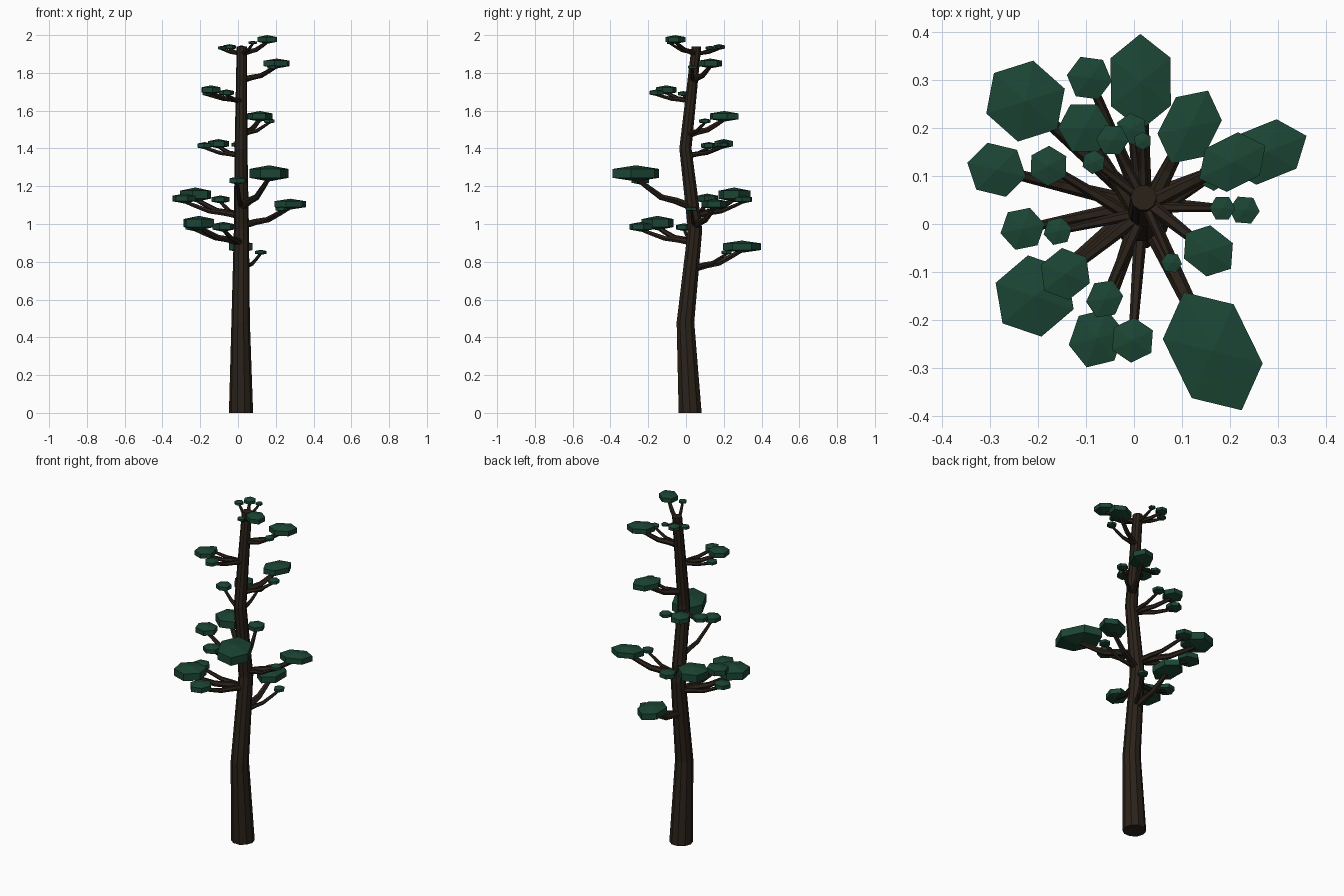
import bpy, bmesh, math
from mathutils import Vector

if "Cube" in bpy.data.objects:
    bpy.data.objects.remove(bpy.data.objects["Cube"])


def material(name, rgb):
    m = bpy.data.materials.new(name)
    m.diffuse_color = (*rgb, 1)
    m.use_nodes = True
    m.node_tree.nodes["Principled BSDF"].inputs["Base Color"].default_value = m.diffuse_color
    return m


BARK = material("bark", (0.024, 0.016, 0.010))
LEAF = material("leaf", (0.011, 0.060, 0.034))


def finish(bm, name, mat):
    bmesh.ops.recalc_face_normals(bm, faces=bm.faces)
    me = bpy.data.meshes.new(name)
    bm.to_mesh(me)
    bm.free()
    me.materials.append(mat)
    ob = bpy.data.objects.new(name, me)
    bpy.context.collection.objects.link(ob)
    return ob


def tube(name, pts, radii, sides, flat=False):
    """Tapered tube through pts; flat keeps all rings horizontal."""
    bm = bmesh.new()
    rings = []
    for i, p in enumerate(pts):
        d = (pts[min(i + 1, len(pts) - 1)] - pts[max(i - 1, 0)]).normalized()
        if flat:
            u, v = Vector((1, 0, 0)), Vector((0, 1, 0))
        else:
            u = d.cross(Vector((0, 0, 1))).normalized()
            v = d.cross(u)
        rings.append([bm.verts.new(p + radii[i] * (
            u * math.cos(math.tau * k / sides) + v * math.sin(math.tau * k / sides)))
            for k in range(sides)])
    for a, b in zip(rings, rings[1:]):
        for k in range(sides):
            n = (k + 1) % sides
            bm.faces.new((a[k], a[n], b[n], b[k]))
    bm.faces.new(rings[0])
    bm.faces.new(rings[-1])
    return finish(bm, name, BARK)


def leaf_pad(name, c, a, b, ang):
    """Six-sided flattened pad, long axis a pointing along ang."""
    bm = bmesh.new()
    h = 0.45 * b
    rings = []
    for z in (-0.55 * h, 0.55 * h):
        ring = []
        for k in range(6):
            t = math.tau * k / 6
            x, y = a * math.cos(t), b * math.sin(t)
            ring.append(bm.verts.new(c + Vector((
                x * math.cos(ang) - y * math.sin(ang),
                x * math.sin(ang) + y * math.cos(ang), z))))
        rings.append(ring)
    low = bm.verts.new(c - Vector((0, 0, h)))
    high = bm.verts.new(c + Vector((0, 0, h)))
    for k in range(6):
        n = (k + 1) % 6
        bm.faces.new((rings[0][k], rings[0][n], rings[1][n], rings[1][k]))
        bm.faces.new((low, rings[0][n], rings[0][k]))
        bm.faces.new((high, rings[1][k], rings[1][n]))
    finish(bm, name, LEAF)
    return h


# Trunk: gently zigzagging tapered column
TRUNK = [Vector(p) for p in ((0.016, 0.022, 0), (0.014, -0.003, 0.48),
                             (0.018, 0.048, 0.97), (0.016, -0.003, 1.40),
                             (0.020, 0.055, 1.94))]
tube("trunk", TRUNK, (0.064, 0.049, 0.040, 0.034, 0.027), 10, flat=True)


def on_trunk(z):
    for p, q in zip(TRUNK, TRUNK[1:]):
        if z <= q.z:
            return p.lerp(q, (z - p.z) / (q.z - p.z))
    return TRUNK[-1].copy()


# Branch groups: start height, then pads (x, y, z, long radius, short radius)
GROUPS = [
    (0.76, [(0.014, 0.296, 0.88, .10, .072), (0.12, 0.215, 0.85, .030, .030)]),
    (0.90, [(-0.207, -0.15, 1.005, .088, .085), (-0.078, -0.238, .985, .064, .058),
            (-0.232, -0.01, 0.983, .047, .046)]),
    (0.99, [(0.276, 0.15, 1.105, .09, .064), (0.23, 0.029, 1.08, .032, .031)]),
    (1.04, [(-0.226, 0.256, 1.155, .088, .085), (-0.286, 0.113, 1.135, .063, .058),
            (-0.093, 0.304, 1.13, .048, .047)]),
    (1.09, [(0.164, -0.265, 1.268, .137, .095), (-0.003, -0.242, 1.23, .047, .047)]),
    (1.36, [(-0.103, 0.20, 1.425, .057, .055), (-0.178, 0.121, 1.415, .042, .042),
            (-0.005, 0.198, 1.42, .033, .033)]),
    (1.47, [(0.116, 0.202, 1.57, .085, .062), (0.165, 0.10, 1.545, .031, .031)]),
    (1.65, [(-0.143, -0.104, 1.71, .056, .054), (-0.061, -0.156, 1.695, .042, .038),
            (-0.159, -0.015, 1.69, .030, .030)]),
    (1.76, [(0.205, 0.129, 1.85, .077, .058), (0.184, 0.033, 1.83, .027, .027)]),
    (1.90, [(0.155, -0.056, 1.977, .060, .051), (0.078, -0.081, 1.96, .022, .022)]),
    (1.90, [(-0.045, 0.175, 1.937, .034, .034), (-0.084, 0.129, 1.932, .025, .025),
            (0.018, 0.173, 1.937, .019, .019)]),
]

for g, (z0, pads) in enumerate(GROUPS, 1):
    start = on_trunk(z0)
    for k, (x, y, z, a, b) in enumerate(pads, 1):
        c = Vector((x, y, z))
        h = leaf_pad(f"leaf_pad_{g}_{k}", c, a, b,
                     math.atan2(y - start.y, x - start.x))
        # Branch bends outward, then turns up into the pad
        end = c - Vector((0, 0, 0.6 * h))
        d = end - start
        pts = [start + Vector((d.x * t, d.y * t, d.z * s)) for t, s in
               ((0, 0), (0.3, 0.22), (0.55, 0.34), (0.8, 0.7), (1, 1))]
        r = 0.008 + 0.11 * min(a, 0.1) * (1.15 - 0.25 * z0 / 2)
        tube(f"branch_{g}_{k}", pts, [r * f for f in (1.15, 1, .88, .75, .6)], 6)
